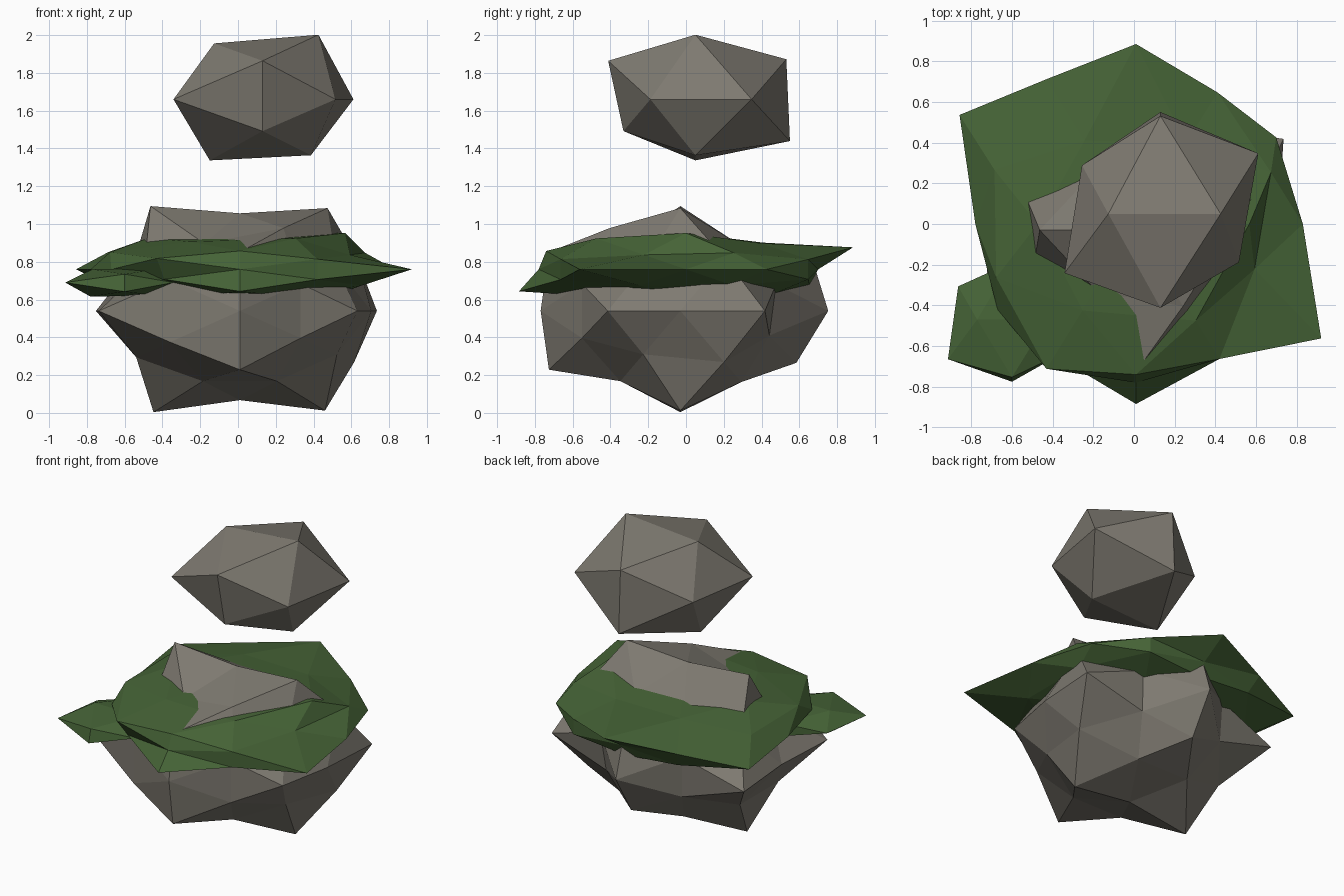
import bpy, bmesh
from mathutils import Vector

if "Cube" in bpy.data.objects:
    bpy.data.objects.remove(bpy.data.objects["Cube"])

SIGNS = (-1, 1)
P2 = [(a, b) for a in SIGNS for b in SIGNS]
P3 = [(a, b, c) for a in SIGNS for b in SIGNS for c in SIGNS]
S, L = 0.5257, 0.8507            # icosahedron corner coordinates

# Directions of the 12 corners: top/bottom pairs, front/back pairs, side pairs
CORNERS = ([(a * S, 0, b * L) for a, b in P2] + [(0, a * L, b * S) for a, b in P2]
           + [(a * L, b * S, 0) for a, b in P2])
# Directions of the 30 edge midpoints
MIDS = ([tuple(s if i == k else 0 for i in range(3)) for k in range(3) for s in SIGNS]
        + [(a * u, b * v, c * w) for u, v, w in ((.309, .5, .809), (.5, .809, .309), (.809, .309, .5))
           for a, b, c in P3])


def material(name, color):
    m = bpy.data.materials.new(name)
    m.diffuse_color = (*color, 1)
    m.use_nodes = True
    m.node_tree.nodes["Principled BSDF"].inputs["Base Color"].default_value = m.diffuse_color
    return m


def lump(name, center, scale, factors, mat):
    """Faceted icosphere whose points are pulled in or out by a radial factor."""
    dirs = (CORNERS + MIDS)[:len(factors)]
    bm = bmesh.new()
    verts = [bm.verts.new(d) for d in dirs]
    bmesh.ops.convex_hull(bm, input=verts)
    bmesh.ops.recalc_face_normals(bm, faces=bm.faces)
    for v, d, f in zip(verts, dirs, factors):
        v.co = Vector([c + s * q * f for c, s, q in zip(center, scale, d)])
    mesh = bpy.data.meshes.new(name)
    bm.to_mesh(mesh)
    bm.free()
    mesh.materials.append(mat)
    bpy.context.collection.objects.link(bpy.data.objects.new(name, mesh))


stone = material("stone", (0.21, 0.195, 0.165))
moss = material("moss", (0.06, 0.125, 0.037))

# Large boulder
lump("base_rock", (.01, -.03, .54), (.87, .87, .63), [
    1.0, 1.035, .985, 1.015, .94, .94, .83, .93, 1.01, 1.03, .84, .98,
    .83, .80, .85, .90, .75, .82,
    .73, .70, .74, .70, .73, .86, .74, .70,
    .85, .85, .72, .74, .74, .74, .67, .72,
    .78, .72, .78, .80, .73, .73, .86, .88], stone)

# Moss sheet around the boulder
lump("moss_sheet", (.01, 0, .76), (1, 1, .213), [
    .85, .92, .85, 1.06, 1.04, .87, .77, 1.04, .80, 1.02, 1.07, .81,
    .79, .82, .78, .70, .85, .90,
    .85, .85, .85, .82, .85, .95, .85, .80,
    .80, .88, .80, .88, .82, .82, .80, .80,
    .80, .85, .85, .86, .80, .72, .80, .82], moss)

# Small moss patch
lump("moss_patch", (-.6, -.47, .69), (.37, .37, .094), [
    .93, .88, .85, .90, .97, .90, .90, .90, 1.0, .84, .82, .85], moss)

# Floating upper rock
lump("upper_rock", (.13, .05, 1.66), (.56, .56, .40), [
    .95, .87, .87, 1.005, .80, .97, 1.05, 1.01, .99, .81, .81, 1.01], stone)
